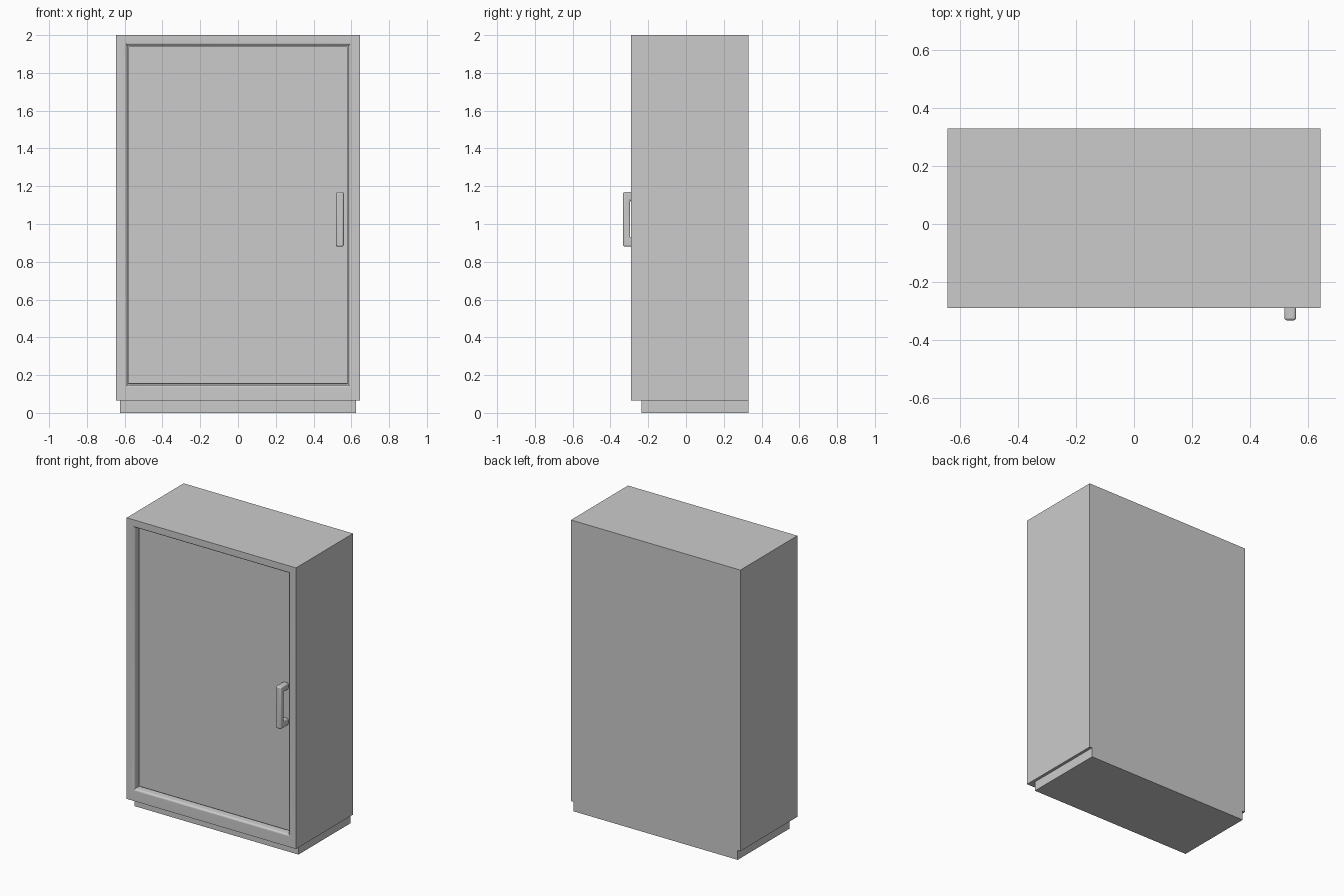
import bpy
import bmesh
import math

cube = bpy.data.objects.get("Cube")
if cube:
    bpy.data.objects.remove(cube, do_unlink=True)

grey = bpy.data.materials.new("light grey")
grey.use_nodes = True
GREY = (0.6, 0.6, 0.6, 1)
grey.diffuse_color = GREY
grey.node_tree.nodes["Principled BSDF"].inputs["Base Color"].default_value = GREY

W, FRONT, BACK = 0.645, -0.29, 0.33
BASE, TOP = 0.065, 2.0


def finish(name, bm, bevel=0, segments=3):
    """Turn a bmesh into a named object with an optional rounded edge."""
    bmesh.ops.recalc_face_normals(bm, faces=bm.faces)
    mesh = bpy.data.meshes.new(name)
    bm.to_mesh(mesh)
    bm.free()
    mesh.materials.append(grey)
    obj = bpy.data.objects.new(name, mesh)
    bpy.context.collection.objects.link(obj)
    if bevel:
        mod = obj.modifiers.new("Rounded edges", "BEVEL")
        mod.width, mod.segments = bevel, segments
    bpy.ops.object.select_all(action="DESELECT")
    obj.select_set(True)
    bpy.context.view_layer.objects.active = obj
    bpy.ops.object.shade_smooth_by_angle(angle=math.radians(35))
    return obj


def box(name, x, y0, y1, z0, z1, bevel=0):
    bm = bmesh.new()
    bmesh.ops.create_cube(bm, size=1)
    for v in bm.verts:
        v.co.x *= 2 * x
        v.co.y = y0 if v.co.y < 0 else y1
        v.co.z = z0 if v.co.z < 0 else z1
    return finish(name, bm, bevel)


# Cabinet shell: rectangular rings running from the back, round the
# front frame and its rounded inner lip, down into the door recess
def ring(bm, x, y, z0, z1):
    corners = ((-x, z0), (x, z0), (x, z1), (-x, z1))
    return [bm.verts.new((cx, y, cz)) for cx, cz in corners]


LIP, OPEN_X, OPEN_LOW, OPEN_HIGH = 0.015, 0.586, 0.148, 1.946
bm = bmesh.new()
rings = [ring(bm, W, BACK, BASE, TOP), ring(bm, W, FRONT, BASE, TOP)]
for i in range(6):
    a = math.pi / 2 * i / 5
    out = LIP * (1 - math.sin(a))
    depth = LIP * (1 - math.cos(a))
    rings.append(ring(bm, OPEN_X + out, FRONT + depth, OPEN_LOW - out, OPEN_HIGH + out))
rings.append(ring(bm, OPEN_X, FRONT + 0.06, OPEN_LOW, OPEN_HIGH))
for a, b in zip(rings, rings[1:]):
    for i in range(4):
        j = (i + 1) % 4
        bm.faces.new((a[i], a[j], b[j], b[i]))
bm.faces.new(rings[0])
bm.faces.new(rings[-1])
finish("cabinet_shell", bm)

# Door panel with a narrow gap all round
GAP = 0.006
DOOR = FRONT + 0.04
box("door", OPEN_X - GAP, DOOR, FRONT + 0.062, OPEN_LOW + GAP, OPEN_HIGH - GAP, 0.002)

# Recessed plinth, flush at the back
box("plinth", 0.625, -0.235, BACK, 0, BASE)

# Bracket handle: a U profile seen from the side, extruded in x
LOW, HIGH, ARM = 0.88, 1.17, 0.046
TIP, GRIP = -0.333, -0.296
root = DOOR + 0.004
profile = [(root, LOW), (TIP, LOW), (TIP, HIGH), (root, HIGH),
           (root, HIGH - ARM), (GRIP, HIGH - ARM), (GRIP, LOW + ARM), (root, LOW + ARM)]
bm = bmesh.new()
face = bm.faces.new([bm.verts.new((0.519, y, z)) for y, z in profile])
extruded = bmesh.ops.extrude_face_region(bm, geom=[face])["geom"]
bmesh.ops.translate(bm, vec=(0.041, 0, 0),
                    verts=[g for g in extruded if isinstance(g, bmesh.types.BMVert)])
finish("door_handle", bm, 0.009)
